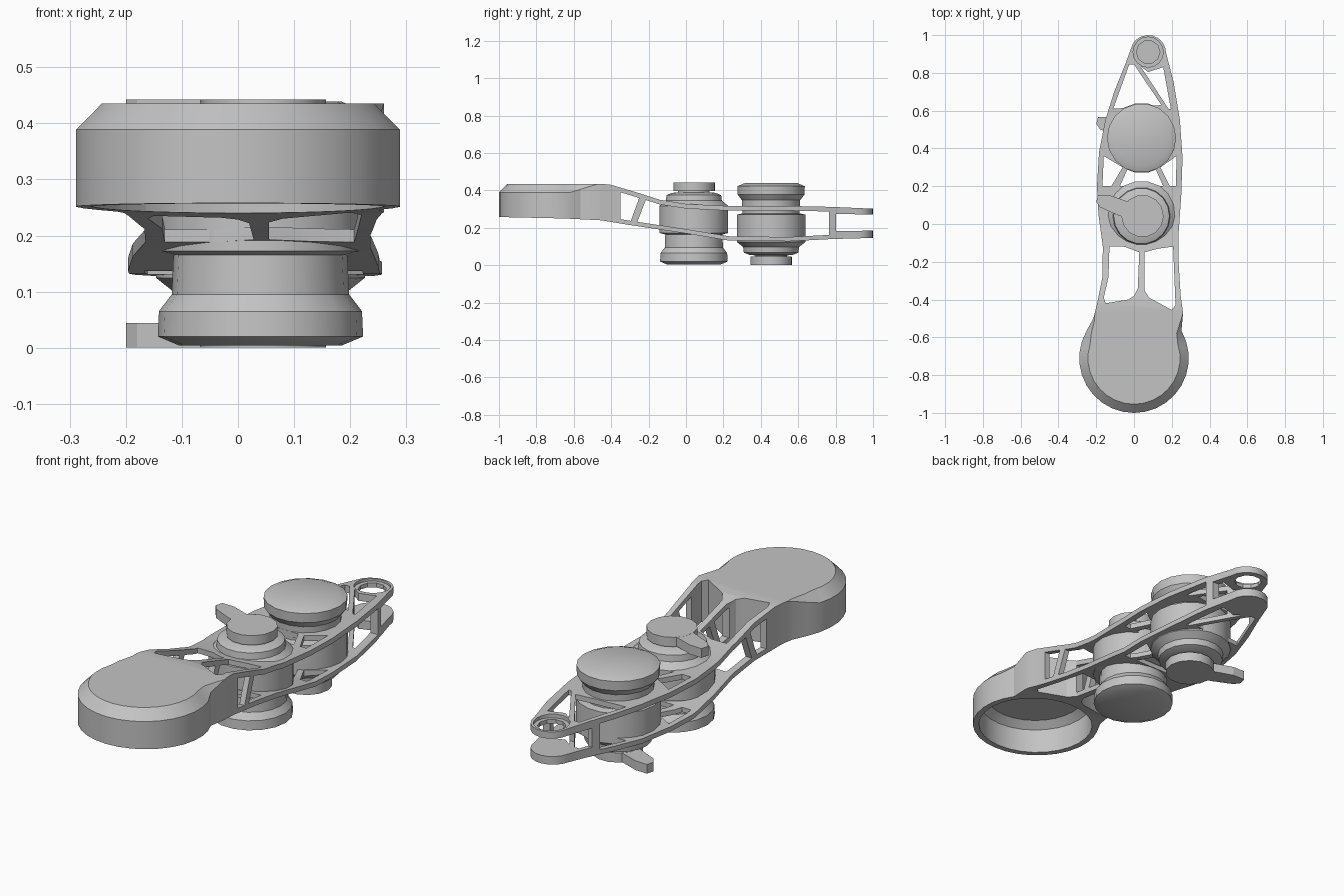
import bpy, bmesh, math
from mathutils import Vector

if "Cube" in bpy.data.objects:
    bpy.data.objects.remove(bpy.data.objects["Cube"])

grey = bpy.data.materials.new("plain grey")
grey.use_nodes = True
grey.diffuse_color = (0.55, 0.55, 0.55, 1)
grey.node_tree.nodes["Principled BSDF"].inputs["Base Color"].default_value = (0.55, 0.55, 0.55, 1)

HEIGHT = 0.4425
TOP = [(-1.1, .435), (-.45, .435), (-.4, .43), (-.25, .385), (-.14, .35), (0, .328),
       (.2, .318), (.5, .318), (.78, .312), (1.1, .298)]
BOTTOM = [(-1.1, .26), (-.65, .25), (-.45, .24), (-.3, .215), (0, .17), (.23, .132),
          (.55, .128), (.78, .14), (1.1, .149)]
CHAMFER = [(-1.1, .046), (-.62, .046), (-.47, 0), (1.1, 0)]


def curve(points, y):
    """Linear interpolation along a side profile."""
    for (y0, z0), (y1, z1) in zip(points, points[1:]):
        if y <= y1:
            return z0 + (z1 - z0) * (y - y0) / (y1 - y0)
    return points[-1][1]


def to_object(name, bm):
    bmesh.ops.recalc_face_normals(bm, faces=bm.faces)
    mesh = bpy.data.meshes.new(name)
    bm.to_mesh(mesh)
    bm.free()
    mesh.materials.append(grey)
    ob = bpy.data.objects.new(name, mesh)
    bpy.context.collection.objects.link(ob)
    return ob


def prism(name, points, low, high, along="z"):
    """Extrude a flat polygon along z, or a (y, z) polygon along x."""
    bm = bmesh.new()
    place = (lambda a, b, c: (a, b, c)) if along == "z" else (lambda a, b, c: (c, a, b))
    face = bm.faces.new([bm.verts.new(place(a, b, low)) for a, b in points])
    new = bmesh.ops.extrude_face_region(bm, geom=[face])["geom"]
    step = Vector(place(0, 0, high - low))
    bmesh.ops.translate(bm, vec=step, verts=[v for v in new if isinstance(v, bmesh.types.BMVert)])
    return to_object(name, bm)


def lathe(name, profile, x, y, sides=18, flip=False):
    """Stack rings of a (radius, height) profile and close both ends."""
    bm = bmesh.new()
    rings = []
    for r, z in profile:
        z = HEIGHT - z if flip else z
        rings.append([bm.verts.new((x + r * math.cos(2 * math.pi * i / sides),
                                    y + r * math.sin(2 * math.pi * i / sides), z)) for i in range(sides)])
    for a, b in zip(rings, rings[1:]):
        for i in range(sides):
            j = (i + 1) % sides
            bm.faces.new((a[i], a[j], b[j], b[i]))
    bm.faces.new(rings[0])
    bm.faces.new(rings[-1])
    return to_object(name, bm)


def cut(ob, cutter):
    cutter.hide_render = True
    mod = ob.modifiers.new("cut", "BOOLEAN")
    mod.operation = "DIFFERENCE"
    mod.solver = "EXACT"
    mod.object = cutter
    bpy.context.view_layer.objects.active = ob
    bpy.ops.object.modifier_apply(modifier=mod.name)
    bpy.data.objects.remove(cutter)


def smooth(ob, angle=28):
    bpy.ops.object.select_all(action="DESELECT")
    ob.select_set(True)
    bpy.context.view_layer.objects.active = ob
    bpy.ops.object.shade_smooth_by_angle(angle=math.radians(angle))


# Arm body: plan outline from round head to rounded fork tip
def arc(cx, cy, r, start, end, count):
    return [(cx + r * math.cos(math.radians(start + (end - start) * i / count)),
             cy + r * math.sin(math.radians(start + (end - start) * i / count))) for i in range(count + 1)]


outline = arc(0, -.71, .29, 150, 390, 20)
outline += [(.225 + .035, -.47), (.247, -.38), (.236, -.2), (.236, -.05), (.25, .15), (.257, .35),
            (.243, .55), (.21, .75)]
outline += arc(.075, .905, .095, 0, 170, 9)
outline += [(-.045, .85), (-.105, .7), (-.152, .55), (-.185, .38), (-.196, .2), (-.188, .05),
            (-.165, -.12), (-.167, -.28), (-.195, -.42), (-.215, -.5)]

bm = bmesh.new()
levels = [[bm.verts.new((x, y, z)) for x, y in outline] for z in (0, .5, 1)]
n = len(outline)
for a, b in zip(levels, levels[1:]):
    for i in range(n):
        bm.faces.new((a[i], a[(i + 1) % n], b[(i + 1) % n], b[i]))
bm.faces.new(levels[0])
bm.faces.new(levels[2])
# Slice across, then bend top and bottom to the side profiles with a chamfered head rim
for y in sorted({p[0] for p in TOP + BOTTOM + CHAMFER if abs(p[0]) < .95}):
    bmesh.ops.bisect_plane(bm, geom=bm.verts[:] + bm.edges[:] + bm.faces[:],
                           plane_co=(0, y, 0), plane_no=(0, 1, 0))
for v in bm.verts:
    x, y, level = v.co
    c = curve(CHAMFER, y)
    if level < .1:
        v.co.z = curve(BOTTOM, y)
    elif level < .9:
        v.co.z = curve(TOP, y) - c
    else:
        inward = (Vector((0, -.71, 0)) - Vector((x, y, 0))).normalized() * c
        v.co = Vector((x, y, curve(TOP, y))) + inward
bmesh.ops.remove_doubles(bm, verts=bm.verts, dist=.0005)
bmesh.ops.triangulate(bm, faces=[f for f in bm.faces if len(f.verts) > 4])
arm = to_object("arm_frame", bm)

# Hollow under the head
cut(arm, lathe("head_hollow", [(.262, .1), (.262, .375), (.225, .405)], 0, -.71, 28))

# Openings seen from above
for hole in [
    [(-.13, -.12), (-.135, -.28), (-.16, -.39), (-.15, -.42), (-.03, -.4), (0, -.38), (.02, -.34),
     (.028, -.15), (-.05, -.12)],
    [(.055, -.15), (.055, -.35), (.08, -.39), (.2, -.455), (.22, -.43), (.207, -.12), (.13, -.13)],
    [(-.16, .36), (-.167, .2), (-.12, .2), (-.06, .3)],
    [(-.03, .3), (.11, .3), (.155, .2), (-.075, .2)],
    [(.14, .3), (.19, .2), (.222, .2), (.225, .36)],
    [(-.11, .61), (-.025, .845), (0, .845), (.145, .63), (.04, .62)],
    [(.035, .835), (.075, .805), (.155, .83), (.195, .61), (.182, .61)],
]:
    cut(arm, prism("opening", hole, 0, .6))


# Side windows between the upper and lower plates
def side_window(low_from, low_to, high_from, high_to):
    def samples(a, b):
        inner = [p[0] for p in TOP + BOTTOM if a + .01 < p[0] < b - .01]
        return [a] + sorted(set(inner)) + [b]
    low = [(y, curve(BOTTOM, y) + .023) for y in samples(low_from, low_to)]
    high = [(y, curve(TOP, y) - .025) for y in samples(high_from, high_to)]
    cut(arm, prism("window", low + high[::-1], -.6, .6, "x"))


side_window(-.35, -.295, -.35, -.25)
side_window(-.26, .765, -.215, .765)
cut(arm, prism("fork_slot", [(.802, .183), (1.1, .186), (1.1, .268), (.802, .275)], -.6, .6, "x"))

# Eye in the upper prong
cut(arm, lathe("eye_hole", [(.062, .23), (.062, .5)], .075, .91, 10))
cut(arm, lathe("eye_recess", [(.08, .292), (.08, .5)], .075, .91, 16))
smooth(arm)

# Two rotary drums, the rear one upside down, each with a levered knob
DRUM = [(.145, .004), (.183, .02), (.181, .065), (.158, .095), (.155, .165), (.186, .172),
        (.186, .318), (.152, .345), (.148, .375), (.118, .387), (.085, .39), (.085, .41)]
KNOB = [(.112, .397), (.112, HEIGHT)]
LEVER = [(.0, -.05), (-.055, -.02), (-.13, .005), (-.222, .047), (-.242, .075), (-.232, .112),
         (-.17, .11), (-.06, .072), (.0, .07)]
for label, y, flip in (("front", .042, False), ("rear", .455, True)):
    smooth(lathe(label + "_drum", DRUM, .04, y, 18, flip))
    smooth(lathe(label + "_knob", KNOB, .045, y, 14, flip))
    low, high = (.0005, .0445) if flip else (.398, HEIGHT - .0005)
    prism(label + "_lever", [(.042 + a, y + b) for a, b in LEVER], low, high)
